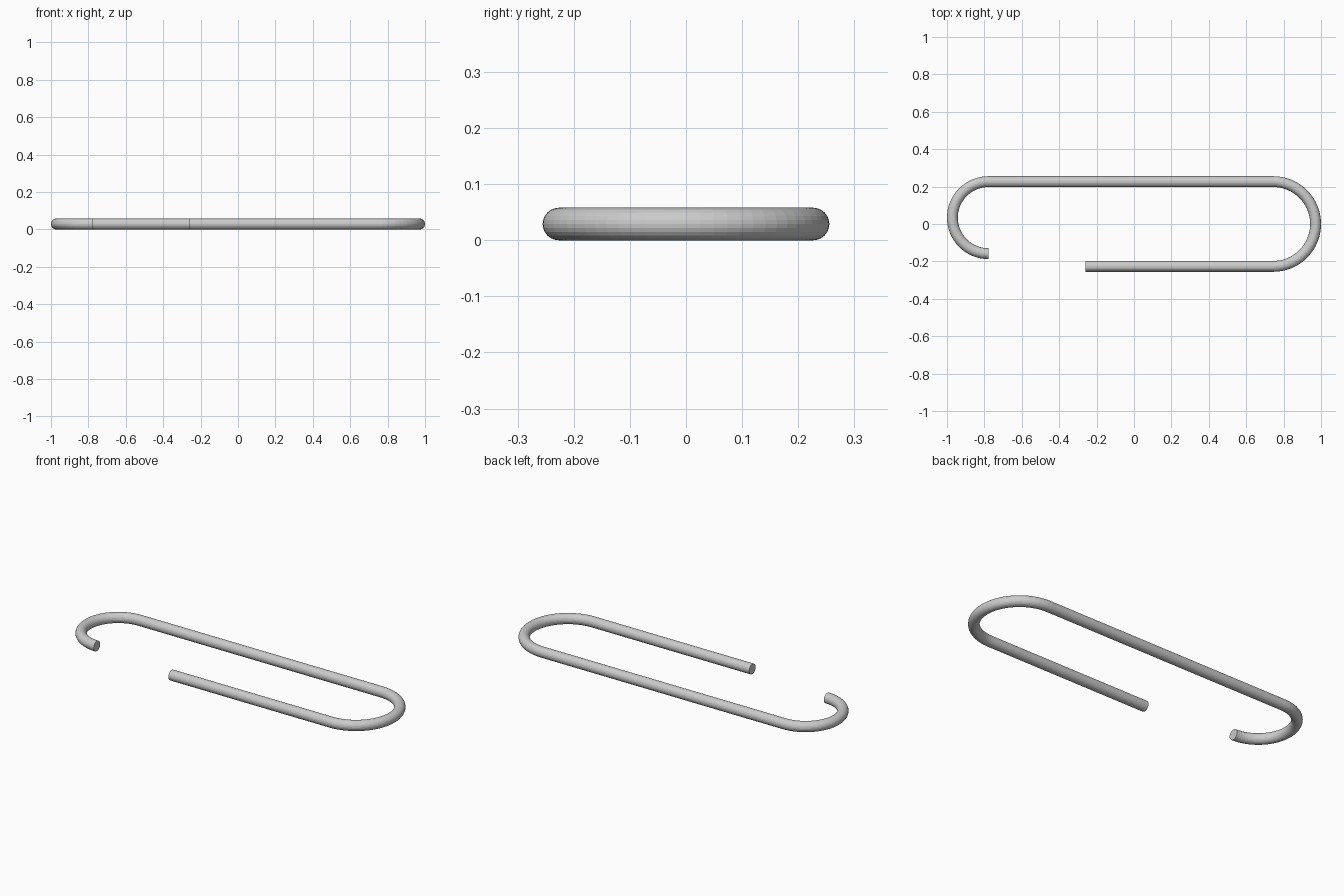
import bpy, bmesh
from math import sin, cos, pi

if "Cube" in bpy.data.objects:
    bpy.data.objects.remove(bpy.data.objects["Cube"])

R = 0.029          # wire radius
SIDES = 24         # wire cross-section sides
ARC = 32           # steps per half-circle bend
BIG, SMALL = 0.2265, 0.1925
BIG_X = 1 - R - BIG
SMALL_X = -1 + R + SMALL
SMALL_Y = BIG - SMALL


def bend(cx, cy, r, start):
    """Counter-clockwise half circle: (x, y, outward angle) stations."""
    for i in range(ARC + 1):
        a = start + pi * i / ARC
        yield cx + r * cos(a), cy + r * sin(a), a


# Centreline: lower leg, big bend, long back, small hook
path = [(-0.26, -BIG, -pi / 2)]
path += bend(BIG_X, 0, BIG, -pi / 2)
path += bend(SMALL_X, SMALL_Y, SMALL, pi / 2)

# Sweep the round wire section along the centreline
bm = bmesh.new()
rings = []
for x, y, a in path:
    ring = []
    for k in range(SIDES):
        t = 2 * pi * k / SIDES
        o = R * cos(t)
        ring.append(bm.verts.new((x + o * cos(a), y + o * sin(a), R + R * sin(t))))
    rings.append(ring)
for p, q in zip(rings, rings[1:]):
    for k in range(SIDES):
        n = (k + 1) % SIDES
        bm.faces.new((p[k], p[n], q[n], q[k]))

# Flat cut ends
bm.faces.new(rings[0])
bm.faces.new(rings[-1])
bmesh.ops.recalc_face_normals(bm, faces=bm.faces)

mesh = bpy.data.meshes.new("bent_wire")
bm.to_mesh(mesh)
bm.free()
wire = bpy.data.objects.new("bent_wire", mesh)
bpy.context.collection.objects.link(wire)
